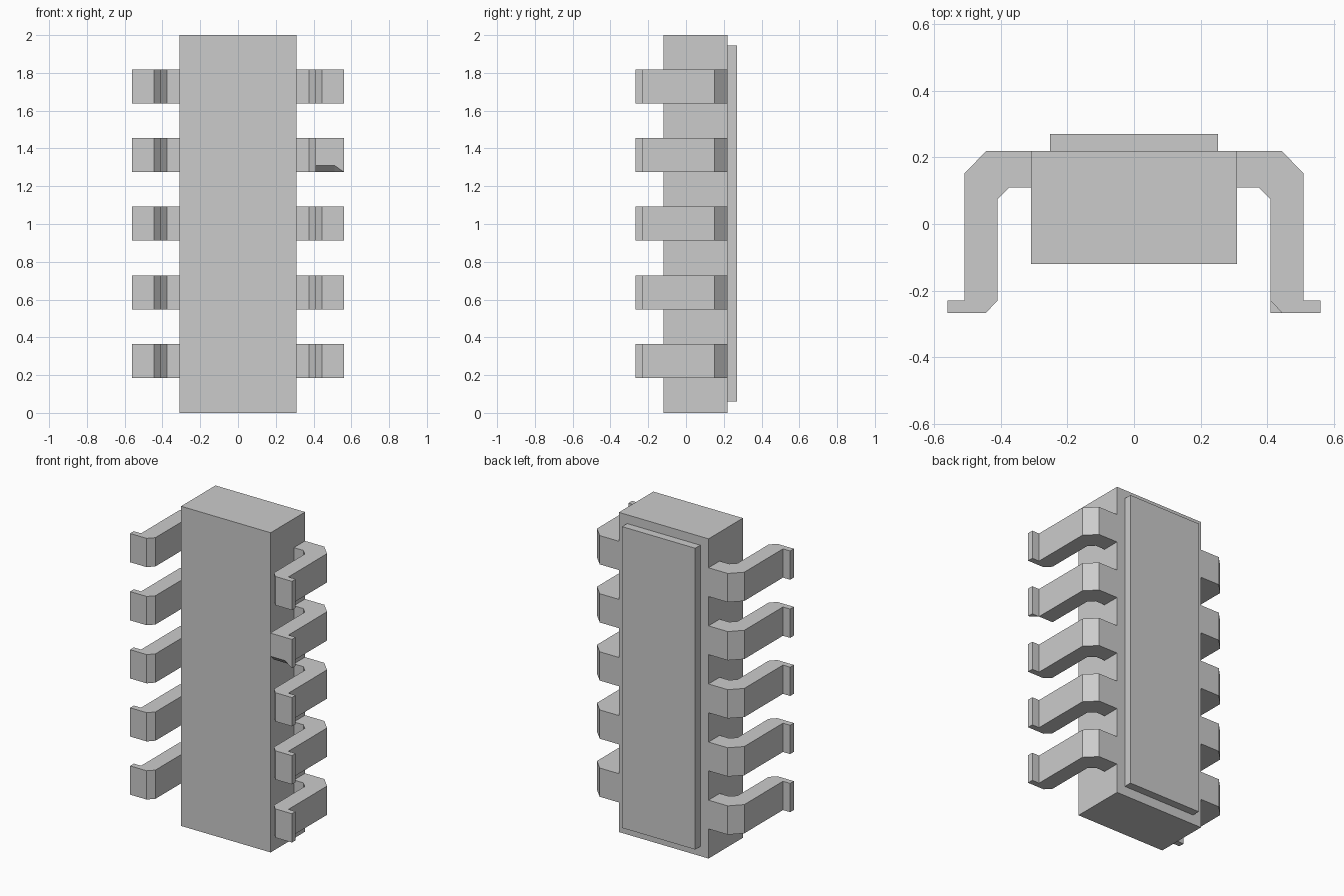
import bpy
import bmesh

cube = bpy.data.objects.get("Cube")
if cube:
    bpy.data.objects.remove(cube, do_unlink=True)

grey = bpy.data.materials.new("light_grey")
grey.use_nodes = True
grey.diffuse_color = (0.6, 0.6, 0.6, 1)
grey.node_tree.nodes["Principled BSDF"].inputs["Base Color"].default_value = (0.6, 0.6, 0.6, 1)


def finish(name, bm):
    bmesh.ops.recalc_face_normals(bm, faces=bm.faces[:])
    mesh = bpy.data.meshes.new(name)
    bm.to_mesh(mesh)
    bm.free()
    mesh.materials.append(grey)
    obj = bpy.data.objects.new(name, mesh)
    bpy.context.collection.objects.link(obj)
    return obj


def box(name, low, high):
    bm = bmesh.new()
    bmesh.ops.create_cube(bm, size=1)
    for v in bm.verts:
        for i in range(3):
            v.co[i] = low[i] if v.co[i] < 0 else high[i]
    return finish(name, bm)


# Leg outline seen from above: shoulder, knee, then the toe and heel
SHOULDER = [(0.31, 0.11), (0.31, 0.22), (0.443, 0.22), (0.51, 0.152), (0.51, -0.23)]
TOE = [(0.56, -0.23), (0.56, -0.267)]
HEEL = [(0.445, -0.267), (0.41, -0.23)]
SQUARE_HEEL = [(0.51, -0.267), (0.41, -0.267), (0.41, -0.23)]
INNER = [(0.41, 0.075), (0.375, 0.11)]
THICK = 0.18


def leg(name, side, z, square_heel=False):
    outline = SHOULDER + TOE + (SQUARE_HEEL if square_heel else HEEL) + INNER
    bm = bmesh.new()
    bottom = [bm.verts.new((side * x, y, z)) for x, y in outline]
    face = bm.faces.new(bottom)
    bmesh.ops.extrude_face_region(bm, geom=[face], use_keep_orig=True)
    top = [v for v in bm.verts if v not in bottom]
    for v in top:
        v.co.z += THICK
    if square_heel:
        # Slope the lower front edge of the foot
        knee, corner, front, heel, back = (bottom[i] for i in (4, 6, 7, 8, 9))
        for pair in ((knee, back), (knee, corner), (knee, front)):
            bmesh.ops.connect_verts(bm, verts=pair)
        front.co.z += 0.035
        heel.co.z += 0.035
    return finish(name, bm)


# Main block and raised back plate
box("body", (-0.31, -0.12, 0), (0.31, 0.22, 2))
box("back_plate", (-0.253, 0.22, 0.06), (0.253, 0.27, 1.945))

# Five bent legs on each side; one left foot has a different bevel
for row in range(5):
    height = 0.185 + row * 0.3635
    leg(f"right_leg_{row + 1}", -1, height)
    leg(f"left_leg_{row + 1}", 1, height, square_heel=(row == 3))
